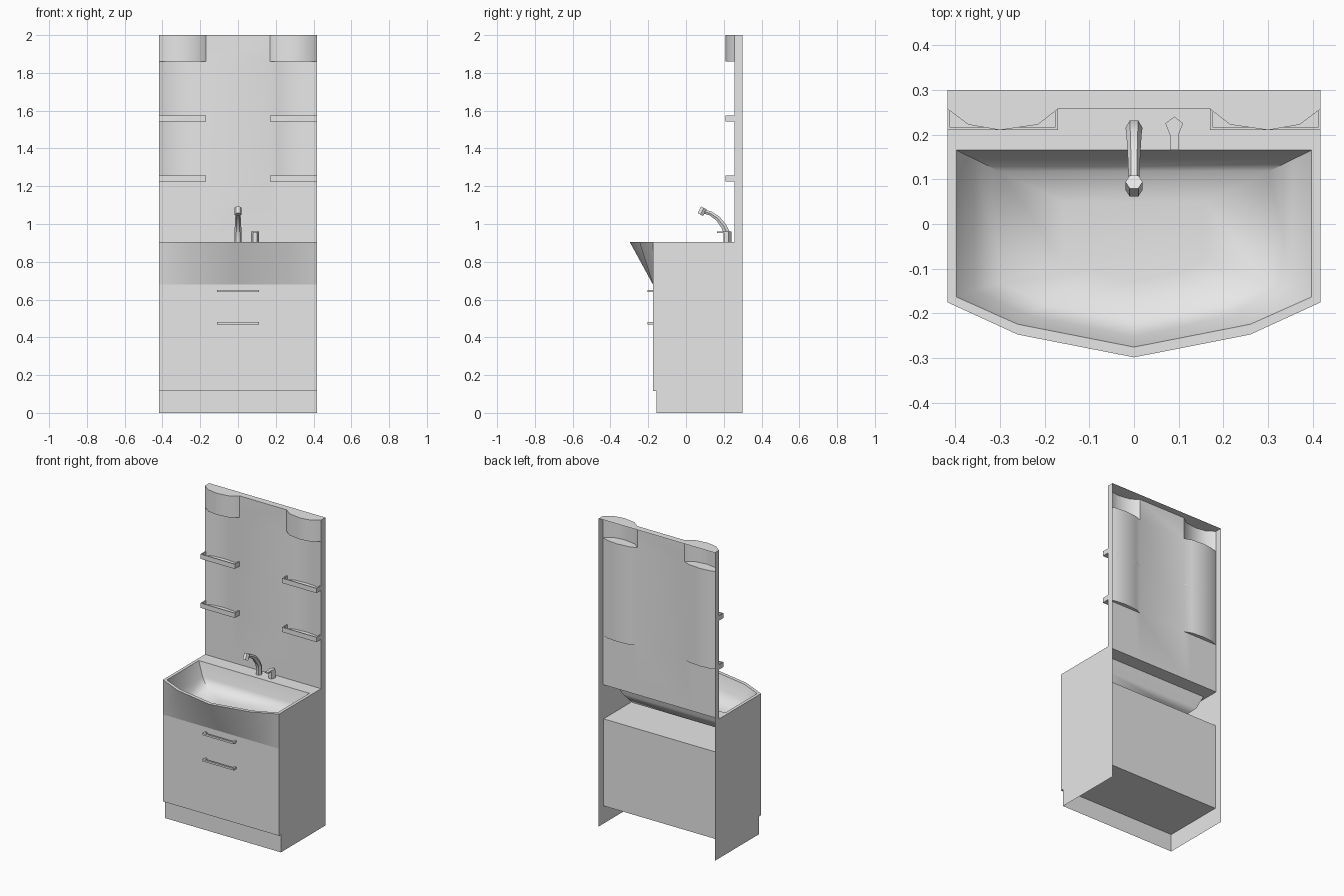
import bpy, bmesh, math
from mathutils import Vector

if "Cube" in bpy.data.objects:
    bpy.data.objects.remove(bpy.data.objects["Cube"])

W, BACK, FRONT, RIM = 0.417, 0.30, -0.175, 0.905   # half width, back, drawer front, rim height

grey = bpy.data.materials.new("pale_grey")
grey.diffuse_color = (0.8, 0.8, 0.8, 1)
grey.use_nodes = True
grey.node_tree.nodes["Principled BSDF"].inputs["Base Color"].default_value = grey.diffuse_color


def make(name, polys, smooth=None, solid=False):
    """Mesh from a list of polygons given as 3D points."""
    bm = bmesh.new()
    for poly in polys:
        bm.faces.new([bm.verts.new(p) for p in poly])
    bmesh.ops.remove_doubles(bm, verts=bm.verts, dist=1e-4)
    if solid:
        bmesh.ops.recalc_face_normals(bm, faces=bm.faces)
    mesh = bpy.data.meshes.new(name)
    bm.to_mesh(mesh)
    bm.free()
    mesh.materials.append(grey)
    ob = bpy.data.objects.new(name, mesh)
    bpy.context.collection.objects.link(ob)
    if smooth:
        bpy.ops.object.select_all(action='DESELECT')
        ob.select_set(True)
        bpy.context.view_layer.objects.active = ob
        bpy.ops.object.shade_smooth_by_angle(angle=math.radians(smooth))
    return ob


def at(outline, z):
    return [(x, y, z) for x, y in outline]


def strip(a, b, closed=False):
    """Quads between two equally long rows of points."""
    n = len(a)
    return [[a[i], a[(i + 1) % n], b[(i + 1) % n], b[i]] for i in range(n if closed else n - 1)]


def prism(outline, z0, z1):
    lo, hi = at(outline, z0), at(outline, z1)
    return strip(lo, hi, True) + [lo[::-1], hi]


def box(x0, x1, y0, y1, z0, z1):
    return prism([(x0, y0), (x1, y0), (x1, y1), (x0, y1)], z0, z1)


def tube(path, sides=6):
    """Tube through (y, z, radius) stations in the x = 0 plane."""
    rings = []
    for i, (y, z, r) in enumerate(path):
        a, b = path[max(i - 1, 0)], path[min(i + 1, len(path) - 1)]
        t = Vector((b[0] - a[0], b[1] - a[1])).normalized()
        rings.append([(r * math.cos(k * math.tau / sides),
                       y - t.y * r * math.sin(k * math.tau / sides),
                       z + t.x * r * math.sin(k * math.tau / sides)) for k in range(sides)])
    polys = [rings[0], rings[-1]]
    for a, b in zip(rings, rings[1:]):
        polys += strip(a, b, True)
    return polys


def mirrored(half):
    """Left-to-right outline from its left half."""
    return half + [(-x, y) for x, y in reversed(half) if x != 0]


# Side panels of the cabinet, open at the back
side = [(-0.155, 0), (BACK, 0), (BACK, RIM), (FRONT, RIM), (FRONT, 0.115), (-0.155, 0.115)]
for s, label in ((-1, "left"), (1, "right")):
    make(label + "_side_panel", [[(s * W, y, z) for y, z in side][::s]])

# Drawer box and recessed plinth
make("drawer_box", box(-W, W, FRONT, 0.25, 0.115, 0.68), solid=True)
make("plinth", [[(-W, -0.155, 0), (W, -0.155, 0), (W, -0.155, 0.115), (-W, -0.155, 0.115)]])

# Bar handles
for z, label in ((0.645, "upper"), (0.475, "lower")):
    make(label + "_handle", box(-0.112, 0.112, -0.205, -0.193, z - 0.006, z + 0.006)
         + box(-0.112, -0.1, -0.193, FRONT, z - 0.006, z + 0.006)
         + box(0.1, 0.112, -0.193, FRONT, z - 0.006, z + 0.006), solid=True)

# Bowed skirt below the basin
bow = mirrored([(-W, FRONT), (-0.26, -0.247), (0, -0.298)])
make("basin_skirt", strip(at([(x, FRONT) for x, y in bow], 0.68), at(bow, RIM)), smooth=40)

# Basin rim and bowl
outer = mirrored([(-W, 0.257), (-W, FRONT), (-0.26, -0.247), (0, -0.298)])
inner = mirrored([(-0.397, 0.165), (-0.397, -0.163), (-0.26, -0.224), (0, -0.275)])
make("basin_rim", strip(at(outer, RIM), at(inner, RIM), True))


def shrunk(k, z):
    return [(x * k, -0.03 + (y + 0.03) * k, z) for x, y in inner]


rings = [at(inner, RIM), shrunk(0.90, 0.82), shrunk(0.76, 0.765), shrunk(0.4, 0.752)]
bowl = [rings[-1]]
for a, b in zip(rings, rings[1:]):
    bowl += strip(a, b, True)
make("basin_bowl", bowl, smooth=70)

# Tall back panel: flat below, hollowed behind the shelves, lamps bulging at the top
Y = 0.257
flat = [(-W, Y), (-0.37, Y), (-0.30, Y), (-0.215, Y), (-0.17, Y)]
dent = [(-W, Y), (-0.37, 0.275), (-0.30, 0.282), (-0.215, 0.275), (-0.17, Y)]
lamp = [(-W, Y), (-0.37, 0.222), (-0.30, 0.21), (-0.215, 0.222), (-0.17, Y)]
panel = []
for z0, z1, half in ((RIM, 1.225, flat), (1.225, 1.86, dent), (1.86, 2, lamp)):
    panel += strip(at(mirrored(half), z0), at(mirrored(half), z1))
make("back_panel", panel, smooth=35)

edges = [at(mirrored(lamp) + [(W, BACK), (-W, BACK)], 2)]
for s in (-1, 1):
    edges.append([(s * W, Y, RIM), (s * W, BACK, RIM), (s * W, BACK, 2), (s * W, Y, 2)][::s])
make("back_panel_edges", edges)


def flip(outline, s):
    return [(-s * x, y) for x, y in outline]


for s, label in ((-1, "left"), (1, "right")):
    # Ledges closing the hollow and the underside of the lamp
    make(label + "_hollow_ledge", [at(flip([dent[0], *dent[1:4], dent[4]], s), 1.225)])
    make(label + "_lamp_underside", [at(flip(lamp + dent[3:0:-1], s), 1.86)])
    # Shallow shelves with a raised front and ends
    for z, row in ((1.225, "lower"), (1.543, "upper")):
        base = [(-W, 0.21), (-0.17, 0.21)] + dent[::-1]
        polys = prism(flip(base, s), z, z + 0.006)
        for x0, x1, y0, y1 in ((-W, -0.17, 0.21, 0.216), (-W, -W + 0.006, 0.216, Y),
                               (-0.176, -0.17, 0.216, Y)):
            rail = [(x0, y0), (x1, y0), (x1, y1), (x0, y1)]
            polys += prism(flip(rail, s), z + 0.006, z + 0.031)
        make(f"{label}_{row}_shelf", polys, solid=True)

# Tap: curved spout with a slanted spray head
make("tap_spout", tube([(0.215, RIM, 0.019), (0.215, 0.955, 0.019), (0.20, 0.988, 0.017),
                        (0.168, 1.03, 0.015), (0.13, 1.056, 0.013), (0.088, 1.068, 0.012)]),
     smooth=40, solid=True)
make("tap_head", tube([(0.094, 1.085, 0.019), (0.076, 1.05, 0.019)]), solid=True)

# Tap control with a forward lever
control = [(0.08, 0.2), (0.1, 0.2), (0.11, 0.225), (0.09, 0.24), (0.07, 0.225)]
make("tap_control", prism(control, RIM, 0.96), solid=True)
make("tap_lever", box(0.08, 0.1, 0.165, 0.2, 0.952, 0.96), solid=True)
